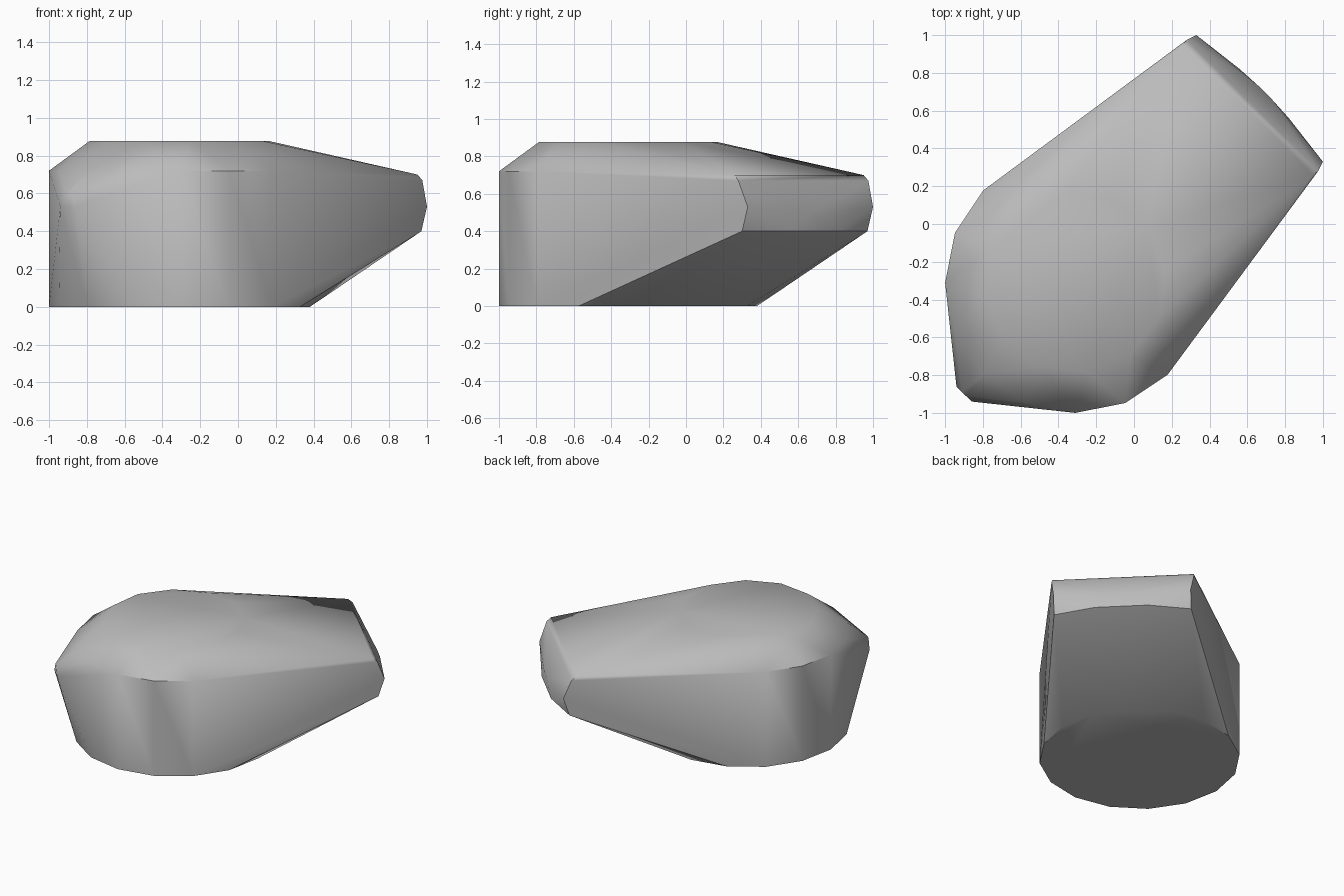
import bpy, bmesh, math

if "Cube" in bpy.data.objects:
    bpy.data.objects.remove(bpy.data.objects["Cube"], do_unlink=True)

stone = bpy.data.materials.new("mid_grey")
stone.diffuse_color = (0.5, 0.5, 0.5, 1)
stone.use_nodes = True
stone.node_tree.nodes["Principled BSDF"].inputs["Base Color"].default_value = (0.5, 0.5, 0.5, 1)

CENTRE = -0.31


def ring(radius, z, sides, start=0.0):
    """Points of a horizontal circle around the round end."""
    return [(CENTRE + radius * math.cos(start + math.tau * i / sides),
             CENTRE + radius * math.sin(start + math.tau * i / sides), z)
            for i in range(sides)]


# Round end: base, rim and smaller top
points = ring(0.69, 0, 16) + ring(0.69, 0.72, 16)
points += ring(0.48, 0.877, 12, math.radians(7.5))

# Blunt nose and rear corner, one half, mirrored across the diagonal
half = [(0.26, 0.95, 0.70), (0.28, 0.975, 0.67), (0.33, 1.0, 0.53),
        (0.30, 0.97, 0.40), (0.56, 0.82, 0.40), (0.66, 0.73, 0.50),
        (-0.94, -0.86, 0.53), (-0.91, -0.89, 0.60)]
points += half + [(y, x, z) for x, y, z in half]

# Skin stretched over all points
bm = bmesh.new()
for p in points:
    bm.verts.new(p)
bmesh.ops.convex_hull(bm, input=bm.verts)
bmesh.ops.delete(bm, geom=[v for v in bm.verts if not v.link_faces], context="VERTS")
bmesh.ops.dissolve_limit(bm, angle_limit=0.01, verts=bm.verts, edges=bm.edges)
bmesh.ops.recalc_face_normals(bm, faces=bm.faces)
mesh = bpy.data.meshes.new("tapered_block")
bm.to_mesh(mesh)
bm.free()
mesh.materials.append(stone)

block = bpy.data.objects.new("tapered_block", mesh)
bpy.context.collection.objects.link(block)
bpy.context.view_layer.objects.active = block
block.select_set(True)
bpy.ops.object.shade_smooth_by_angle(angle=math.radians(40))
